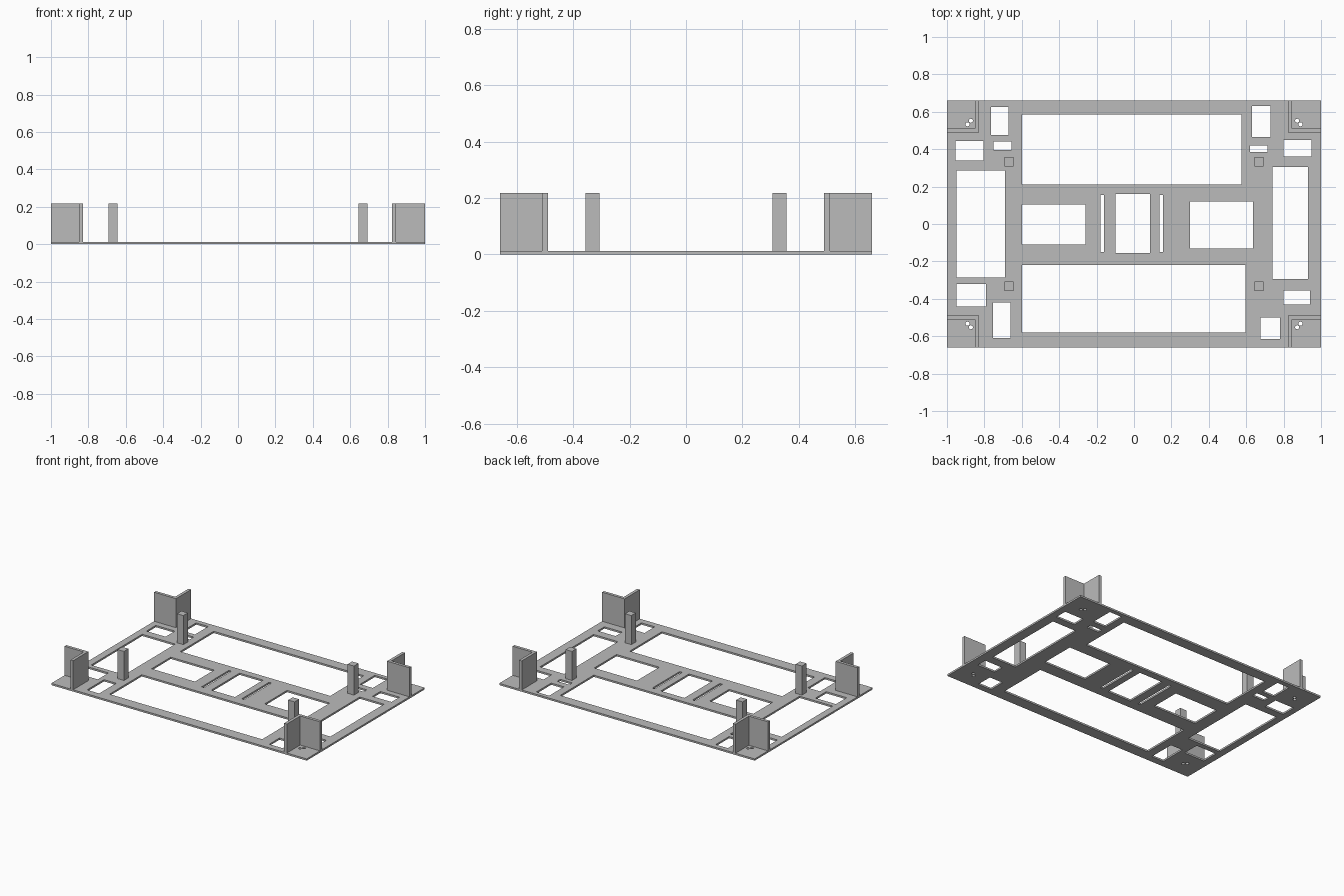
import bpy, bmesh
from math import cos, sin, pi

cube = bpy.data.objects.get("Cube")
if cube:
    bpy.data.objects.remove(cube, do_unlink=True)

HALF_X, HALF_Y = 1.0, 0.66
THICK, TOP = 0.0125, 0.218

grey = bpy.data.materials.new("plain grey")
grey.use_nodes = True
colour = (0.5, 0.5, 0.5, 1)
grey.diffuse_color = colour
grey.node_tree.nodes["Principled BSDF"].inputs["Base Color"].default_value = colour


def rect(x0, x1, y0, y1):
    return [(x0, y0), (x1, y0), (x1, y1), (x0, y1)]


def circle(x, y, radius, sides=16):
    return [(x + radius * cos(2 * pi * i / sides), y + radius * sin(2 * pi * i / sides))
            for i in range(sides)]


def extrude_outline(name, loops, z0, z1):
    """Fill the first loop, leave the others as holes, and give it height."""
    curve = bpy.data.curves.new(name, "CURVE")
    curve.dimensions = "2D"
    curve.fill_mode = "BOTH"
    curve.extrude = (z1 - z0) / 2
    for loop in loops:
        spline = curve.splines.new("POLY")
        spline.points.add(len(loop) - 1)
        for point, (x, y) in zip(spline.points, loop):
            point.co = (x, y, 0, 1)
        spline.use_cyclic_u = True
    helper = bpy.data.objects.new(name + " outline", curve)
    bpy.context.collection.objects.link(helper)
    graph = bpy.context.evaluated_depsgraph_get()
    mesh = bpy.data.meshes.new_from_object(helper.evaluated_get(graph))
    bpy.data.objects.remove(helper, do_unlink=True)

    # Weld the sides to the caps and lift into place
    bm = bmesh.new()
    bm.from_mesh(mesh)
    bmesh.ops.remove_doubles(bm, verts=bm.verts, dist=1e-5)
    bmesh.ops.translate(bm, verts=bm.verts, vec=(0, 0, (z0 + z1) / 2))
    bmesh.ops.recalc_face_normals(bm, faces=bm.faces)
    bm.to_mesh(mesh)
    bm.free()
    for face in mesh.polygons:
        face.use_smooth = False
    mesh.materials.clear()
    mesh.materials.append(grey)
    obj = bpy.data.objects.new(name, mesh)
    bpy.context.collection.objects.link(obj)
    return obj


# Openings in the plate: x range, y range
openings = [
    # long bays and the middle row
    (-.6, .575, .21, .585), (-.6, .595, -.58, -.22),
    (-.6, -.26, -.11, .105), (.3, .635, -.13, .12),
    (-.1, .085, -.155, .16), (-.18, -.16, -.15, .155), (.135, .155, -.15, .155),
    # side bays
    (-.95, -.69, -.285, .285), (.74, .93, -.295, .305),
    # back left and back right clusters
    (.63, .73, .465, .63), (.62, .715, .385, .42), (.8, .95, .36, .45),
    (-.765, -.67, .475, .625), (-.75, -.655, .395, .44), (-.955, -.805, .34, .445),
    # front clusters
    (.8, .94, -.43, -.355), (.675, .78, -.615, -.5),
    (-.95, -.79, -.44, -.32), (-.755, -.66, -.61, -.42),
]
corners = [(sx, sy) for sx in (-1, 1) for sy in (-1, 1)]
holes = [rect(*o) for o in openings]
for sx, sy in corners:
    holes += [circle(sx * .89, sy * .533, .011), circle(sx * .872, sy * .552, .011)]
extrude_outline("base_plate", [rect(-HALF_X, HALF_X, -HALF_Y, HALF_Y)] + holes, 0, THICK)

# Angle brackets opening to the outer corners, and square posts
WALL = 0.021
for sx, sy in corners:
    where = ("back_" if sy > 0 else "front_") + ("left" if sx > 0 else "right")
    bx, by = (.824 if sx > 0 else .829), .49
    angle = [(bx, by), (HALF_X, by), (HALF_X, by + WALL), (bx + WALL, by + WALL),
             (bx + WALL, HALF_Y), (bx, HALF_Y)]
    extrude_outline(where + "_bracket", [[(sx * x, sy * y) for x, y in angle]], THICK, TOP)

    px, py, r = sx * .668, sy * .332, .025
    extrude_outline(where + "_post", [rect(px - r, px + r, py - r, py + r)], THICK, TOP)
